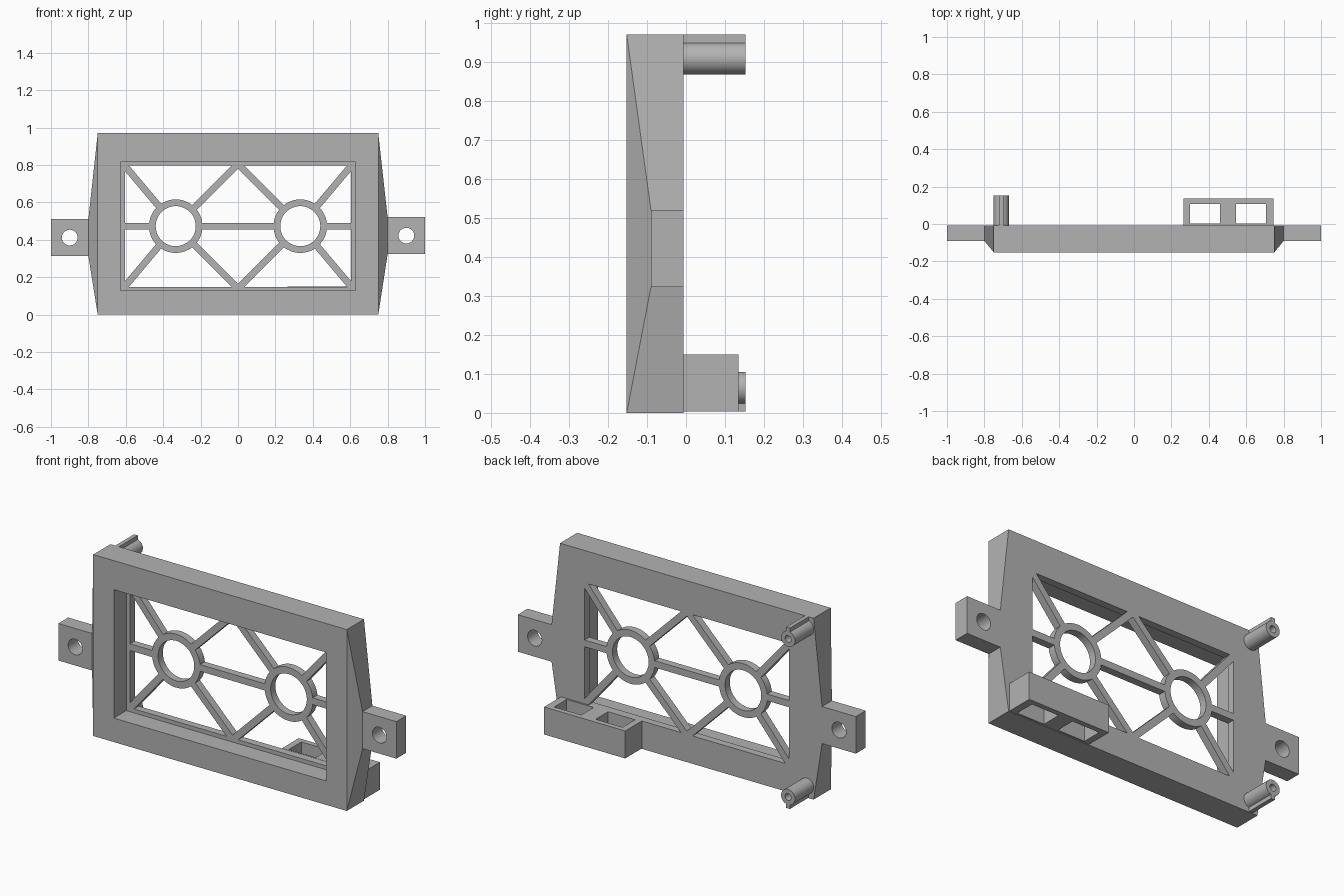
import bpy, bmesh, math
from mathutils import Matrix, Vector

if "Cube" in bpy.data.objects:
    bpy.data.objects.remove(bpy.data.objects["Cube"])

grey = bpy.data.materials.new("plain grey")
grey.use_nodes = True
COLOUR = (0.45, 0.45, 0.45, 1)
grey.diffuse_color = COLOUR
grey.node_tree.nodes["Principled BSDF"].inputs["Base Color"].default_value = COLOUR

FRONT, BACK = -0.152, -0.007
TAB_FRONT, LIP_FRONT = -0.09, -0.047
HEIGHT, MID = 0.97, 0.473


def make(name, bm):
    bmesh.ops.recalc_face_normals(bm, faces=bm.faces)
    mesh = bpy.data.meshes.new(name)
    bm.to_mesh(mesh)
    bm.free()
    mesh.materials.append(grey)
    obj = bpy.data.objects.new(name, mesh)
    bpy.context.collection.objects.link(obj)
    return obj


def box(name, x, y, z):
    bm = bmesh.new()
    bmesh.ops.create_cube(bm, size=1)
    for v in bm.verts:
        v.co = [r[0] if c < 0 else r[1] for c, r in zip(v.co, (x, y, z))]
    return make(name, bm)


def rod(name, x, z, radius, y, sides=48):
    """Cylinder running along y."""
    bm = bmesh.new()
    place = Matrix.Translation((x, sum(y) / 2, z)) @ Matrix.Rotation(math.pi / 2, 4, "X")
    bmesh.ops.create_cone(bm, cap_ends=True, segments=sides, radius1=radius,
                          radius2=radius, depth=y[1] - y[0], matrix=place)
    return make(name, bm)


def bar(name, start, end, width):
    """Flat strut between two (x, z) points, as deep as the lip."""
    a, b = Vector(start), Vector(end)
    d = b - a
    bm = bmesh.new()
    place = (Matrix.Translation(((a.x + b.x) / 2, (LIP_FRONT + BACK) / 2, (a.y + b.y) / 2))
             @ Matrix.Rotation(-math.atan2(d.y, d.x), 4, "Y")
             @ Matrix.Diagonal((d.length, BACK - LIP_FRONT, width, 1)))
    bmesh.ops.create_cube(bm, size=1, matrix=place)
    return make(name, bm)


def combine(obj, others, operation):
    bpy.context.view_layer.objects.active = obj
    for other in others:
        mod = obj.modifiers.new("combine", "BOOLEAN")
        mod.operation, mod.solver, mod.object = operation, "EXACT", other
        bpy.ops.object.modifier_apply(modifier=mod.name)
        bpy.data.objects.remove(other)
    return obj


def smooth(obj):
    bpy.ops.object.select_all(action="DESELECT")
    obj.select_set(True)
    bpy.context.view_layer.objects.active = obj
    bpy.ops.object.shade_smooth_by_angle(angle=math.radians(30))


# Frame body with bevelled, bulging ends
bm = bmesh.new()
for side, low, high in ((-1, 0.313, 0.511), (1, 0.323, 0.521)):
    for y in (FRONT, BACK):
        for z in (0, HEIGHT):
            bm.verts.new((side * 0.75, y, z))
    for y in (TAB_FRONT, BACK):
        for z in (low, high):
            bm.verts.new((side * 0.8, y, z))
bmesh.ops.convex_hull(bm, input=bm.verts)
bmesh.ops.dissolve_limit(bm, angle_limit=0.01, verts=bm.verts, edges=bm.edges)
frame = make("frame", bm)

# Stepped window opening
combine(frame, [
    box("recess_cutter", (-0.628, 0.628), (-0.3, LIP_FRONT), (0.128, 0.815)),
    box("opening_cutter", (-0.605, 0.605), (-0.3, 0.3), (0.149, 0.797)),
], "DIFFERENCE")

# Lattice of rings and struts
RING_X = 0.333
for side, label in ((-1, "right"), (1, "left")):
    cx = side * RING_X
    ring = rod(label + "_ring", cx, MID, 0.143, (LIP_FRONT, BACK), 64)
    combine(ring, [rod("ring_cutter", cx, MID, 0.107, (-0.3, 0.3), 64)], "DIFFERENCE")
    smooth(ring)
    bar(label + "_side_strut", (side * 0.47, MID), (side * 0.62, MID), 0.036)
    for up, level in ((1, "upper"), (-1, "lower")):
        for kind, tx, rise in (("corner", side * 0.612, 0.331), ("centre", 0, 0.333)):
            centre = Vector((cx, MID))
            target = Vector((tx, MID + up * rise))
            start = centre + (target - centre).normalized() * 0.13
            bar(f"{label}_{level}_{kind}_strut", start, target, 0.036)
bar("middle_strut", (-0.2, MID), (0.2, MID), 0.036)

# Mounting tabs
for side, label, z in ((-1, "right", 0.412), (1, "left", 0.422)):
    tab = box(label + "_tab", sorted((side * 0.795, side)), (TAB_FRONT, BACK), (z - 0.099, z + 0.099))
    combine(tab, [rod("tab_cutter", side * 0.9, z, 0.042, (-0.3, 0.3))], "DIFFERENCE")
    smooth(tab)

# Connector housing with two sockets
housing = box("connector_housing", (0.265, 0.745), (BACK, 0.135), (0.003, 0.15))
combine(housing, [box("socket_cutter", x, (0.002, 0.107), (-0.1, 0.3))
                  for x in ((0.3, 0.46), (0.545, 0.705))], "DIFFERENCE")

# Ribbed hollow pegs
PEG_X = -0.71
for label, z, rib in (("upper", 0.909, (0.909, HEIGHT)), ("lower", 0.064, (0.003, 0.064))):
    peg = rod(label + "_peg", PEG_X, z, 0.041, (BACK, 0.152))
    combine(peg, [box("rib", (PEG_X - 0.011, PEG_X + 0.011), (BACK, 0.152), rib)], "UNION")
    combine(peg, [rod("bore_cutter", PEG_X, z, 0.018, (BACK + 0.02, 0.3), 32)], "DIFFERENCE")
    smooth(peg)
